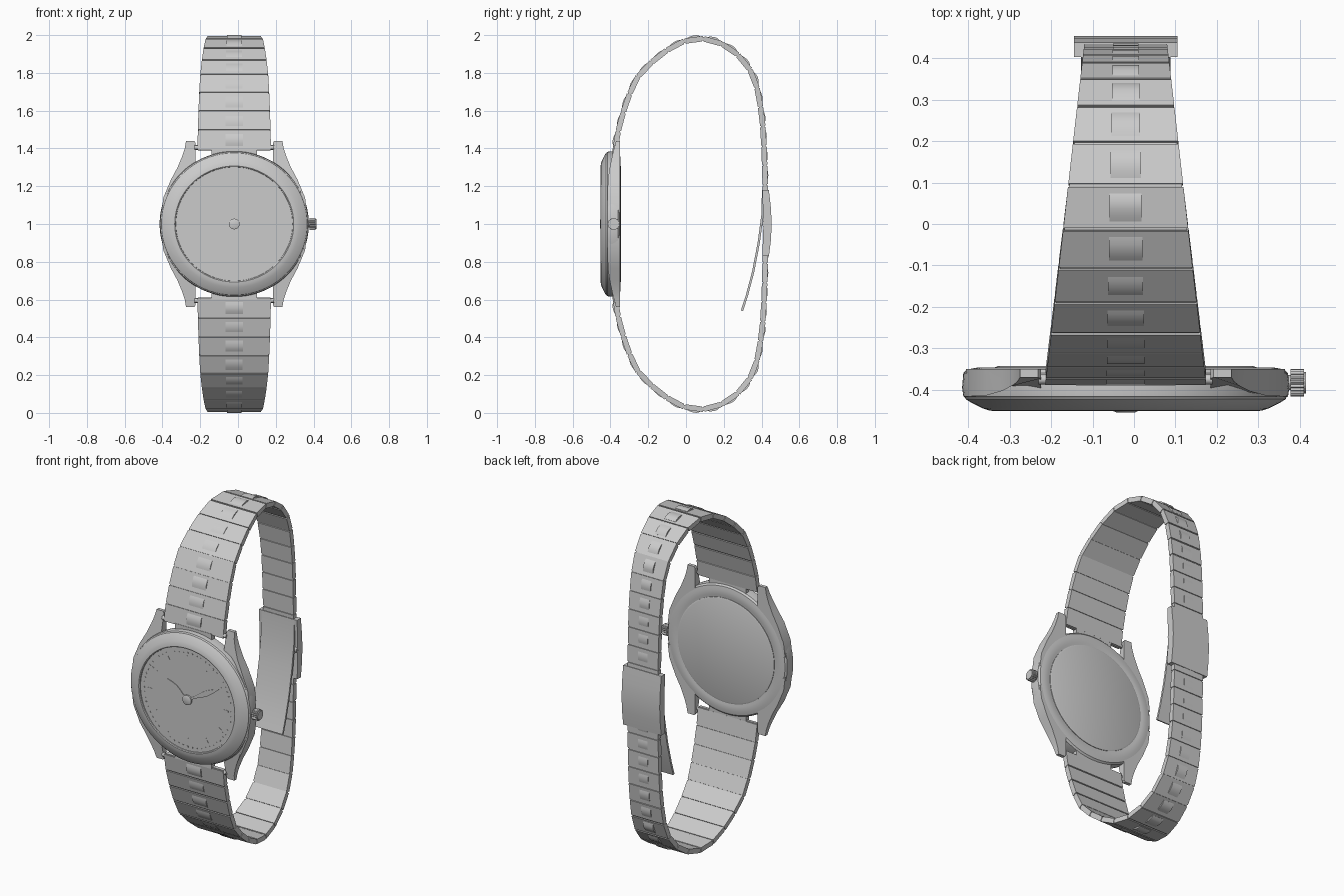
import bpy, bmesh, math
from mathutils import Vector, Matrix

if "Cube" in bpy.data.objects:
    bpy.data.objects.remove(bpy.data.objects["Cube"])

CX, CZ = -0.02, 1.0      # centre of the case
OVAL = 0.975             # case is slightly less tall than wide


def finish(name, bm, smooth=None):
    bmesh.ops.recalc_face_normals(bm, faces=bm.faces)
    me = bpy.data.meshes.new(name)
    bm.to_mesh(me)
    bm.free()
    ob = bpy.data.objects.new(name, me)
    bpy.context.collection.objects.link(ob)
    if smooth:
        bpy.ops.object.select_all(action='DESELECT')
        bpy.context.view_layer.objects.active = ob
        ob.select_set(True)
        bpy.ops.object.shade_smooth_by_angle(angle=math.radians(smooth))
    return ob


def lathe(name, profile, seg=96):
    """Revolve (radius, y) points around the case axis."""
    bm = bmesh.new()
    rings = []
    for r, y in profile:
        n = 1 if r == 0 else seg
        rings.append([bm.verts.new((CX + r * math.cos(2 * math.pi * i / seg), y,
                                    CZ + OVAL * r * math.sin(2 * math.pi * i / seg)))
                      for i in range(n)])
    for a, b in zip(rings, rings[1:]):
        for i in range(seg):
            j = (i + 1) % seg
            f = [a[i % len(a)], a[j % len(a)], b[j % len(b)], b[i % len(b)]]
            bm.faces.new(list(dict.fromkeys(f)))
    return finish(name, bm, 30)


def prism(bm, pts, y0, y1):
    """Extrude an (x, z) outline; y0 may be a function of z."""
    front = y0 if callable(y0) else (lambda z: y0)
    a = [bm.verts.new((x, front(z), z)) for x, z in pts]
    b = [bm.verts.new((x, y1, z)) for x, z in pts]
    bm.faces.new(a)
    bm.faces.new(b[::-1])
    for i in range(len(a)):
        j = (i + 1) % len(a)
        bm.faces.new((a[i], b[i], b[j], a[j]))


def sweep(bm, stations):
    """Rectangular bar through stations (point yz, normal yz, half width, inner, outer)."""
    rows = []
    for p, n, w, lo, hi in stations:
        rows.append([bm.verts.new((CX + sx * w, p.x + n.x * o, p.y + n.y * o))
                     for sx, o in ((-1, lo), (1, lo), (1, hi), (-1, hi))])
    for a, b in zip(rows, rows[1:]):
        for i in range(4):
            j = (i + 1) % 4
            bm.faces.new((a[i], a[j], b[j], b[i]))
    bm.faces.new(rows[0])
    bm.faces.new(rows[-1][::-1])


def rod(bm, x0, x1, y, z, r, seg=16, ribs=0.0):
    rows = []
    for x in (x0, x1):
        rows.append([bm.verts.new((x, y + (r - ribs * (i % 2)) * math.cos(2 * math.pi * i / seg),
                                   z + (r - ribs * (i % 2)) * math.sin(2 * math.pi * i / seg)))
                     for i in range(seg)])
    for i in range(seg):
        j = (i + 1) % seg
        bm.faces.new((rows[0][i], rows[0][j], rows[1][j], rows[1][i]))
    bm.faces.new(rows[0])
    bm.faces.new(rows[1][::-1])


# case, back plate, bezel and dial
lathe("case", [(0, -.349), (.322, -.349), (.33, -.347), (.36, -.347), (.383, -.351),
               (.392, -.36), (.395, -.395), (.392, -.416), (.386, -.42), (0, -.42)])
lathe("back_plate", [(0, -.343), (.308, -.343), (.316, -.346), (.316, -.352), (0, -.352)])
lathe("bezel", [(.388, -.418), (.386, -.423), (.372, -.432), (.345, -.445), (.33, -.450),
                (.315, -.452), (.31, -.449), (.308, -.438), (.308, -.418)])
lathe("dial", [(0, -.443), (.309, -.443), (.309, -.42)])

# four lugs blending into the case
bm = bmesh.new()
outline = [(.205, .28), (.205, .43), (.212, .44), (.255, .44), (.262, .40), (.275, .36),
           (.30, .30), (.335, .235), (.375, .14), (.385, .06), (.30, .10)]
for sx in (-1, 1):
    for sz in (-1, 1):
        prism(bm, [(CX + sx * u, CZ + sz * v) for u, v in outline],
              lambda z: -.416 + .046 * min(1, max(0, (abs(z - CZ) - .2) / .24)) ** 1.5, -.350)
finish("lugs", bm, 30)

# spring bars and the small blocks joining band to case
bm = bmesh.new()
for s in (-1, 1):
    rod(bm, CX - .21, CX + .21, -.375, CZ + s * .405, .012)
    z0, z1 = CZ + s * .35, CZ + s * .40
    prism(bm, [(CX - .12, z0), (CX + .12, z0), (CX + .12, z1), (CX - .12, z1)], -.39, -.36)
finish("spring_bars", bm, 30)

# crown with ribs, on a short stem
bm = bmesh.new()
rod(bm, .36, .385, -.383, CZ, .018)
rod(bm, .378, .41, -.383, CZ, .033, 40, .004)
rod(bm, .408, .415, -.383, CZ, .026, 24)
finish("crown", bm)

# leaf hands with centre hub
for name, dx, dz, y in (("hour_hand", -.13, .09, -.447), ("minute_hand", .207, .117, -.449)):
    d = Vector((dx, dz))
    n = Vector((-dz, dx)).normalized()
    bm = bmesh.new()
    half = [(0, .006), (.25, .006), (.4, .012), (.6, .016), (.8, .011), (1, .001)]
    pts = [d * t + n * w for t, w in half] + [d * t - n * w for t, w in reversed(half)]
    prism(bm, [(CX + p.x, CZ + p.y) for p in pts], y, y + .003)
    finish(name, bm)
lathe("hand_hub", [(0, -.455), (.022, -.455), (.029, -.452), (.029, -.442)], 32)

# hour bars and minute dots lying on the dial
bm = bmesh.new()
for i in range(60):
    a = math.pi * i / 30
    u, v = Vector((math.sin(a), math.cos(a))), Vector((math.cos(a), -math.sin(a)))
    hour = i % 5 == 0
    spans = [(.285, .004, .004)] + ([(.25, .017, .005)] if hour else [])
    for r, l, w in spans:
        pts = [u * (r + a_ * l) + v * (b_ * w) for a_, b_ in ((-1, -1), (-1, 1), (1, 1), (1, -1))]
        prism(bm, [(CX + p.x, CZ + p.y * OVAL) for p in pts], -.4445, -.4425)
finish("dial_marks", bm)

# centre line of the band: upper half, mirrored below
upper = [(-.375, 1.39), (-.37, 1.45), (-.342, 1.56), (-.312, 1.66), (-.26, 1.775), (-.19, 1.85),
         (-.11, 1.915), (-.03, 1.963), (.06, 1.985), (.155, 1.972), (.245, 1.925), (.32, 1.85),
         (.365, 1.77), (.388, 1.67), (.405, 1.55), (.414, 1.4), (.42, 1.2), (.427, 1.0)]
path = [Vector(p) for p in upper] + [Vector((y, 2 - z)) for y, z in reversed(upper[:-1])]
lengths = [(b - a).length for a, b in zip(path, path[1:])]
TOTAL = sum(lengths)


def point(s):
    s = min(max(s, 0), TOTAL)
    for a, b, l in zip(path, path[1:], lengths):
        if s <= l:
            return a.lerp(b, s / l)
        s -= l
    return path[-1].copy()


def station(s, lo, hi, w=None):
    p = point(s)
    t = (point(s + .03) - point(s - .03)).normalized()
    if w is None:
        w = .195 - .095 * (p.x + .38) / .8
    return p, Vector((-t.y, t.x)), w, lo, hi


# band links, their raised centres, and the thinner core in the gaps
links, centres, core = bmesh.new(), bmesh.new(), bmesh.new()
N = 38
step = TOTAL / N
for i in range(N):
    s0, s1 = i * step + .004, (i + 1) * step - .004
    sweep(links, [station(s0, -.015, .014), station(s1, -.015, .014)])
    y = point((s0 + s1) / 2).x
    w = .047 - .016 * (y + .38) / .8
    sweep(centres, [station(s0 + (s1 - s0) * t, -.01, h, w)
                    for t, h in ((.15, .012), (.32, .016), (.5, .0175), (.68, .016), (.85, .012))])
rows = []
for i in range(N + 1):
    st = list(station(i * step, -.010, .009))
    st[2] -= .003
    rows.append(st)
sweep(core, rows)
for name, b in (("band_links", links), ("band_core", core)):
    # travelling front-up-back, the left normal points outward
    finish(name, b)
finish("link_centres", centres, 30)

# clasp cover wrapping the band at the back
bm = bmesh.new()
mid = TOTAL / 2
sweep(bm, [station(mid + d, -.017, h, .125)
           for d, h in ((-.18, .018), (-.09, .025), (0, .027), (.09, .025), (.17, .018))])
finish("clasp_cover", bm, 30)

# folding blade hanging open inside the band
bm = bmesh.new()
blade = [Vector(p) for p in ((.408, 1.18), (.405, 1.05), (.385, .9), (.355, .745), (.322, .62), (.296, .54))]
rows = []
for i, p in enumerate(blade):
    t = (blade[min(i + 1, 5)] - blade[max(i - 1, 0)]).normalized()
    rows.append((p, Vector((-t.y, t.x)), .108, -.006, .006))
sweep(bm, rows)
finish("clasp_blade", bm, 30)
bm = bmesh.new()
rod(bm, CX - .122, CX + .122, .425, 1.0, .022)
finish("clasp_hinge", bm, 30)
